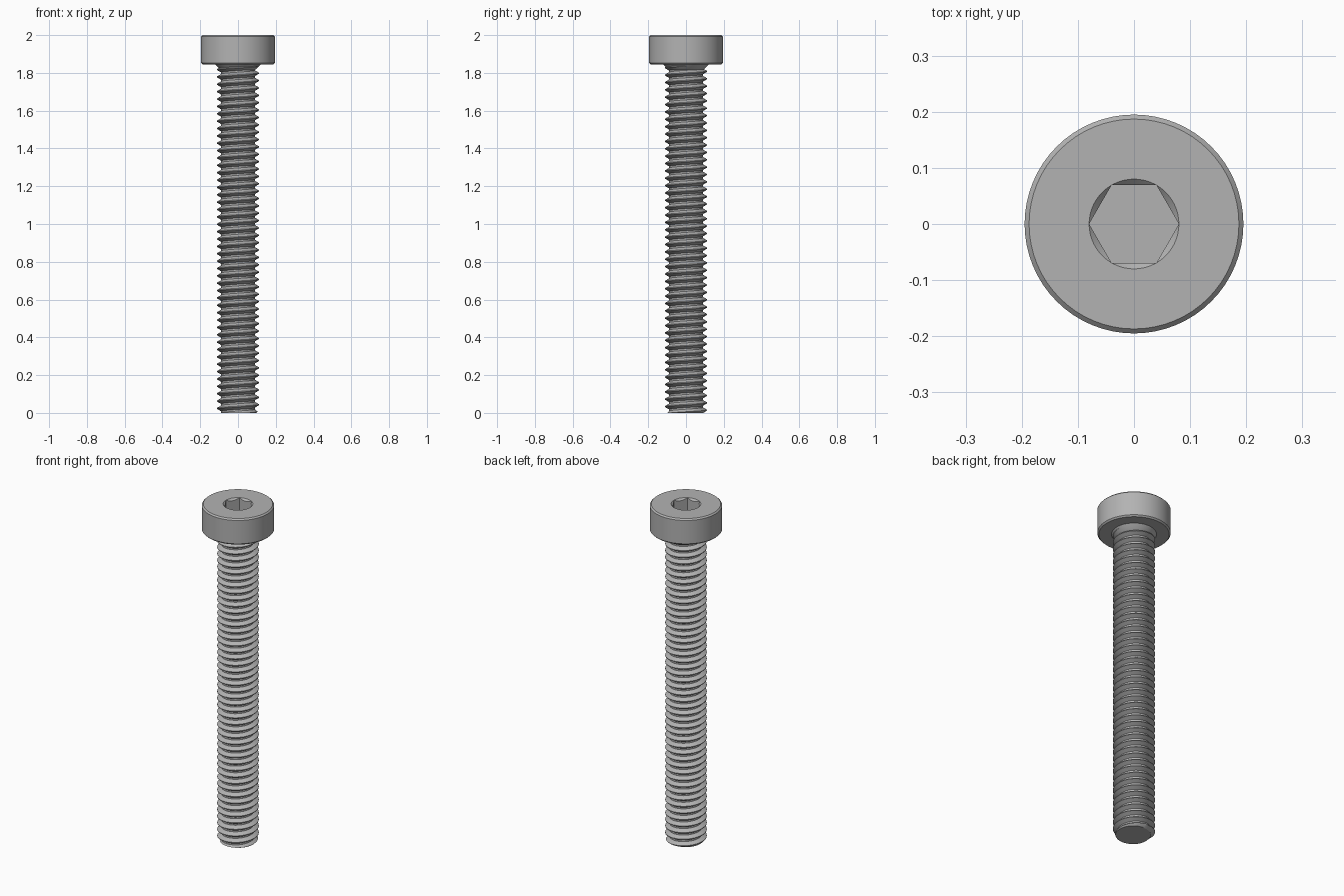
import bpy, bmesh
from math import pi, cos, sin, radians

if "Cube" in bpy.data.objects:
    bpy.data.objects.remove(bpy.data.objects["Cube"])

HEAD_R, HEAD_BOTTOM, TOP, BEVEL = 0.195, 1.845, 2.0, 0.008
THREAD_R, ROOT_R, PITCH = 0.112, 0.089, 0.039
SOCKET_R, SOCKET_DEPTH = 0.08, 0.11
SEGMENTS = 64

steel = bpy.data.materials.new("grey steel")
steel.use_nodes = True
colour = (0.45, 0.45, 0.45, 1)
steel.diffuse_color = colour
steel.node_tree.nodes["Principled BSDF"].inputs["Base Color"].default_value = colour


def make_object(name, bm):
    bmesh.ops.recalc_face_normals(bm, faces=bm.faces[:])
    mesh = bpy.data.meshes.new(name)
    bm.to_mesh(mesh)
    bm.free()
    mesh.materials.append(steel)
    obj = bpy.data.objects.new(name, mesh)
    bpy.context.collection.objects.link(obj)
    return obj


def lathe(name, profile, sides=SEGMENTS):
    """Closed solid of revolution from (radius, height) points, capped at both ends."""
    bm = bmesh.new()
    rings = [[bm.verts.new((r * cos(2 * pi * i / sides), r * sin(2 * pi * i / sides), z))
              for i in range(sides)] for r, z in profile]
    for low, high in zip(rings, rings[1:]):
        for i in range(sides):
            j = (i + 1) % sides
            bm.faces.new((low[i], low[j], high[j], high[i]))
    bm.faces.new(rings[0])
    bm.faces.new(rings[-1])
    return make_object(name, bm)


def smooth(obj, angle):
    bpy.ops.object.select_all(action="DESELECT")
    obj.select_set(True)
    bpy.context.view_layer.objects.active = obj
    bpy.ops.object.shade_smooth_by_angle(angle=radians(angle))


# Cylinder head with bevelled rims and a short flared neck beneath
head = lathe("head", [
    (ROOT_R, HEAD_BOTTOM - 0.03), (0.1, HEAD_BOTTOM - 0.022), (0.12, HEAD_BOTTOM),
    (HEAD_R - BEVEL, HEAD_BOTTOM), (HEAD_R, HEAD_BOTTOM + BEVEL),
    (HEAD_R, TOP - BEVEL), (HEAD_R - BEVEL, TOP)])

# Hexagonal socket with a countersunk round mouth
hex_cutter = lathe("socket_cutter", [(SOCKET_R, TOP - SOCKET_DEPTH), (SOCKET_R, TOP + 0.05)], 6)
mouth_cutter = lathe("mouth_cutter", [(SOCKET_R - 0.02, TOP - 0.02), (SOCKET_R + 0.01, TOP + 0.01)])
for cutter in (hex_cutter, mouth_cutter):
    cutter.hide_render = True
    cut = head.modifiers.new(cutter.name, "BOOLEAN")
    cut.operation = "DIFFERENCE"
    cut.solver = "EXACT"
    cut.object = cutter
bpy.context.view_layer.update()
carved = bpy.data.meshes.new_from_object(
    head.evaluated_get(bpy.context.evaluated_depsgraph_get()))
head.modifiers.clear()
head.data = carved
for cutter in (hex_cutter, mouth_cutter):
    bpy.data.objects.remove(cutter)
smooth(head, 25)

# Right-handed helical thread: a tooth profile swept up in one continuous ribbon
tooth = [(ROOT_R, 0.0), (ROOT_R, 0.22), (THREAD_R, 0.56), (THREAD_R, 0.66), (ROOT_R, 1.0)]
thread_top = HEAD_BOTTOM - 0.008
turns = int(thread_top / PITCH) + 3
bm = bmesh.new()
previous = None
for step in range(turns * SEGMENTS + 1):
    angle = 2 * pi * step / SEGMENTS
    base = PITCH * (step / SEGMENTS - 1.5)
    row = [bm.verts.new((r * cos(angle), r * sin(angle), base + PITCH * t)) for r, t in tooth]
    if previous:
        for k in range(len(tooth) - 1):
            bm.faces.new((previous[k], row[k], row[k + 1], previous[k + 1]))
    previous = row
bmesh.ops.remove_doubles(bm, verts=bm.verts[:], dist=0.00005)

# Trim both ends flat, cap them and chamfer the tip
for height, direction in ((0, -1), (thread_top, 1)):
    bmesh.ops.bisect_plane(bm, geom=bm.verts[:] + bm.edges[:] + bm.faces[:],
                           plane_co=(0, 0, height), plane_no=(0, 0, direction), clear_outer=True)
    rim = [e for e in bm.edges if e.is_boundary
           and all(abs(v.co.z - height) < 0.0001 for v in e.verts)]
    bmesh.ops.holes_fill(bm, edges=rim, sides=0)
for v in bm.verts:
    radius = v.co.xy.length
    limit = 0.098 + v.co.z
    if radius > limit:
        v.co.x *= limit / radius
        v.co.y *= limit / radius
shank = make_object("threaded_shank", bm)
smooth(shank, 25)
